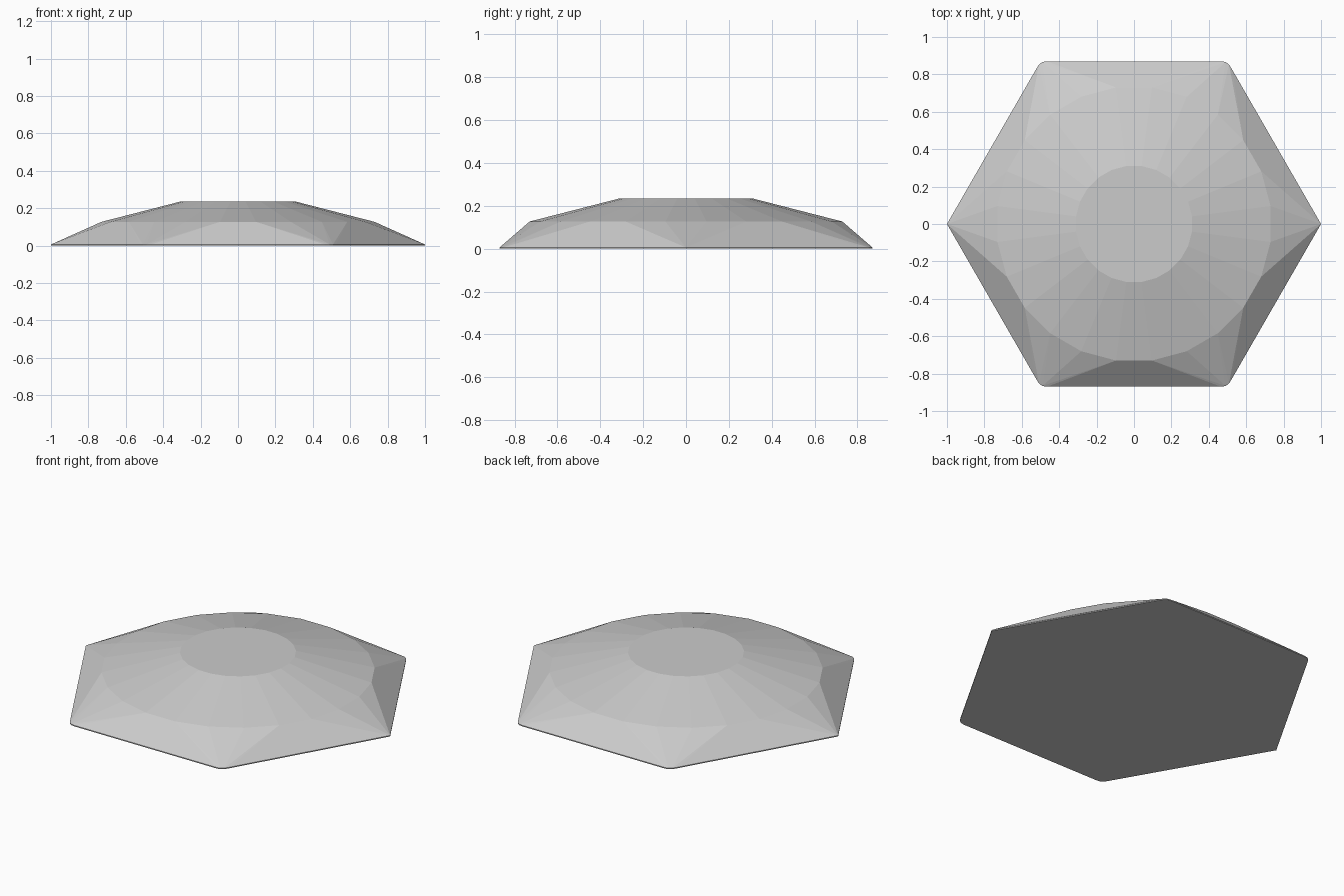
import bpy, bmesh
from math import cos, sin, pi

old = bpy.data.objects.get("Cube")
if old:
    bpy.data.objects.remove(old)

grey = bpy.data.materials.new("light_grey")
grey.use_nodes = True
colour = (0.6, 0.6, 0.6, 1)
grey.diffuse_color = colour
grey.node_tree.nodes["Principled BSDF"].inputs["Base Color"].default_value = colour

bm = bmesh.new()


def ring(apothem, z, sides=24):
    """Round ring with a flat facing each axis."""
    radius = apothem / cos(pi / sides)
    for i in range(sides):
        a = (i + 0.5) * 2 * pi / sides
        bm.verts.new((radius * cos(a), radius * sin(a), z))


# Hexagonal foot: sharp left and right tips, slightly rounded other corners
for z in (0, 0.006):
    for side in (-1, 1):
        bm.verts.new((side, 0, z))
        for end in (-1, 1):
            for x, y in ((0.465, 0.87), (0.49, 0.866), (0.508, 0.853), (0.525, 0.825)):
                bm.verts.new((side * x, end * y, z))

# Shoulder and flat crown
ring(0.73, 0.127)
ring(0.31, 0.235)

# Skin the rings, then merge flat areas
hull = bmesh.ops.convex_hull(bm, input=bm.verts)
bmesh.ops.dissolve_limit(bm, angle_limit=0.005, verts=bm.verts, edges=bm.edges)
bmesh.ops.recalc_face_normals(bm, faces=bm.faces)

mesh = bpy.data.meshes.new("hexagonal_dome")
bm.to_mesh(mesh)
bm.free()
mesh.materials.append(grey)
dome = bpy.data.objects.new("hexagonal_dome", mesh)
bpy.context.collection.objects.link(dome)
